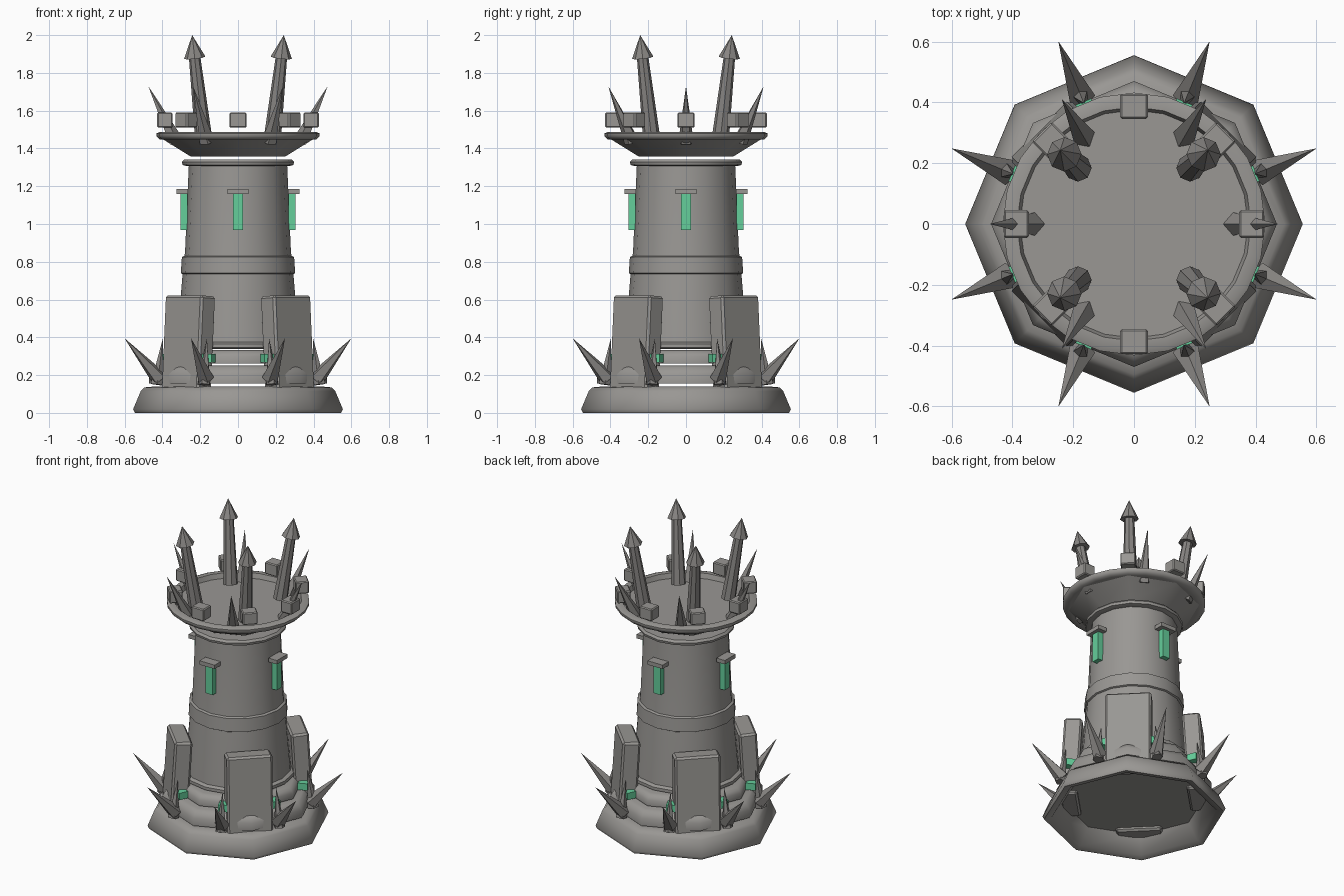
import bpy, bmesh, math
from mathutils import Vector, Matrix

if "Cube" in bpy.data.objects:
    bpy.data.objects.remove(bpy.data.objects["Cube"])


def material(name, rgb):
    m = bpy.data.materials.new(name)
    m.diffuse_color = (*rgb, 1)
    m.use_nodes = True
    m.node_tree.nodes["Principled BSDF"].inputs["Base Color"].default_value = m.diffuse_color
    return m


STONE = material("grey stone", (0.32, 0.31, 0.295))
DARK = material("dark grey stone", (0.25, 0.24, 0.23))
GREEN = material("glowing green", (0.13, 0.62, 0.33))


def finish(bm, name, mat, smooth=None):
    bmesh.ops.recalc_face_normals(bm, faces=bm.faces)
    me = bpy.data.meshes.new(name)
    bm.to_mesh(me)
    bm.free()
    ob = bpy.data.objects.new(name, me)
    bpy.context.collection.objects.link(ob)
    me.materials.append(mat)
    if smooth:
        bpy.ops.object.select_all(action='DESELECT')
        ob.select_set(True)
        bpy.context.view_layer.objects.active = ob
        bpy.ops.object.shade_smooth_by_angle(angle=math.radians(smooth))
    return ob


def lathe(name, profile, sides, mat=STONE, smooth=48):
    """Turn a list of (radius, z) around z, closing both ends with a flat face."""
    bm = bmesh.new()
    rings = []
    for r, z in profile:
        rings.append([bm.verts.new((r * math.cos(math.tau * i / sides),
                                    r * math.sin(math.tau * i / sides), z)) for i in range(sides)])
    for a, b in zip(rings, rings[1:]):
        for i in range(sides):
            j = (i + 1) % sides
            bm.faces.new((a[i], a[j], b[j], b[i]))
    bm.faces.new(rings[0])
    bm.faces.new(rings[-1])
    return finish(bm, name, mat, smooth)


def block(name, angle, r, z, size, mat=STONE, bevel=0.0, lean=0.0):
    """Box facing outward at an angle; size is (radial, tangential, height)."""
    bm = bmesh.new()
    bmesh.ops.create_cube(bm, size=1)
    if bevel:
        bmesh.ops.scale(bm, vec=size, verts=bm.verts)
        bmesh.ops.bevel(bm, geom=bm.edges[:], offset=bevel, segments=1, affect='EDGES')
    else:
        bmesh.ops.scale(bm, vec=size, verts=bm.verts)
    m = (Matrix.Rotation(math.radians(angle), 4, 'Z') @ Matrix.Translation((r, 0, z))
         @ Matrix.Rotation(lean, 4, 'Y'))
    bm.transform(m)
    return finish(bm, name, mat)


def spike(name, angle, start, end, r1, r2, sides, mat=DARK):
    """Cone between two (radius, z) points in the vertical plane at an angle."""
    a, b = Vector((start[0], 0, start[1])), Vector((end[0], 0, end[1]))
    bm = bmesh.new()
    bmesh.ops.create_cone(bm, cap_ends=True, segments=sides, radius1=r1, radius2=r2,
                          depth=(b - a).length)
    m = (Matrix.Rotation(math.radians(angle), 4, 'Z') @ Matrix.Translation((a + b) / 2)
         @ (b - a).to_track_quat('Z', 'Y').to_matrix().to_4x4())
    bm.transform(m)
    return finish(bm, name, mat)


# Stepped octagonal foundation, hollow underneath
lathe("base", [(0.43, 0.11), (0.50, 0.01), (0.545, 0.0), (0.555, 0.02), (0.515, 0.115),
               (0.495, 0.135), (0.44, 0.14)], 8)
lathe("lower_step", [(0.47, 0.155), (0.47, 0.205), (0.445, 0.24), (0.42, 0.25)], 8)
lathe("upper_step", [(0.405, 0.262), (0.405, 0.30), (0.385, 0.325), (0.36, 0.332)], 8)

# Round tower with its bands
lathe("tower_collar", [(0.33, 0.338), (0.345, 0.345), (0.345, 0.365), (0.33, 0.375)], 16)
lathe("tower_body", [(0.325, 0.36), (0.293, 0.74), (0.28, 0.86), (0.26, 1.32)], 16)
lathe("tower_band", [(0.29, 0.733), (0.303, 0.74), (0.297, 0.825), (0.28, 0.833)], 16)
lathe("neck_ring", [(0.27, 1.306), (0.293, 1.312), (0.297, 1.328), (0.285, 1.342)], 16)

# Flared crown, raised rim and floor
lathe("crown_flare", [(0.25, 1.357), (0.395, 1.447)], 8, smooth=30)
lathe("crown_rim", [(0.385, 1.447), (0.415, 1.448), (0.432, 1.465), (0.432, 1.48),
                    (0.415, 1.487), (0.385, 1.487), (0.375, 1.455)], 24)

# Crown blocks
for i in range(8):
    block(f"battlement_{i + 1}", 45 * i, 0.387, 1.55, (0.082, 0.092, 0.08), bevel=0.006)

# Crown thorns
for i in range(6):
    spike(f"crown_thorn_{i + 1}", 60 * i, (0.33, 1.435), (0.475, 1.73), 0.042, 0.0, 5)

# Tall posts with pointed heads
for i in range(4):
    ang = 45 + 90 * i
    spike(f"tall_post_{i + 1}", ang, (0.26, 1.47), (0.326, 1.89), 0.045, 0.03, 8)
    spike(f"post_head_{i + 1}", ang, (0.324, 1.88), (0.343, 2.0), 0.057, 0.0, 8)

# Windows with lintels
for i in range(4):
    block(f"window_{i + 1}", 90 * i, 0.286, 1.064, (0.036, 0.052, 0.19), GREEN)
    block(f"window_lintel_{i + 1}", 90 * i, 0.295, 1.172, (0.062, 0.112, 0.026))

# Leaning buttresses on the diagonals
for i in range(4):
    block(f"buttress_{i + 1}", 45 + 90 * i, 0.372, 0.355, (0.11, 0.28, 0.53),
          bevel=0.012, lean=-0.06)

# Foundation thorns in pairs, with a green gem behind each pair
for i in range(8):
    ang = 22.5 + 45 * i
    spike(f"outer_thorn_{i + 1}", ang, (0.45, 0.18), (0.65, 0.395), 0.046, 0.0, 5)
    spike(f"inner_thorn_{i + 1}", ang, (0.465, 0.15), (0.43, 0.395), 0.036, 0.0, 5)
    block(f"green_gem_{i + 1}", ang, 0.405, 0.288, (0.06, 0.055, 0.045), GREEN)
